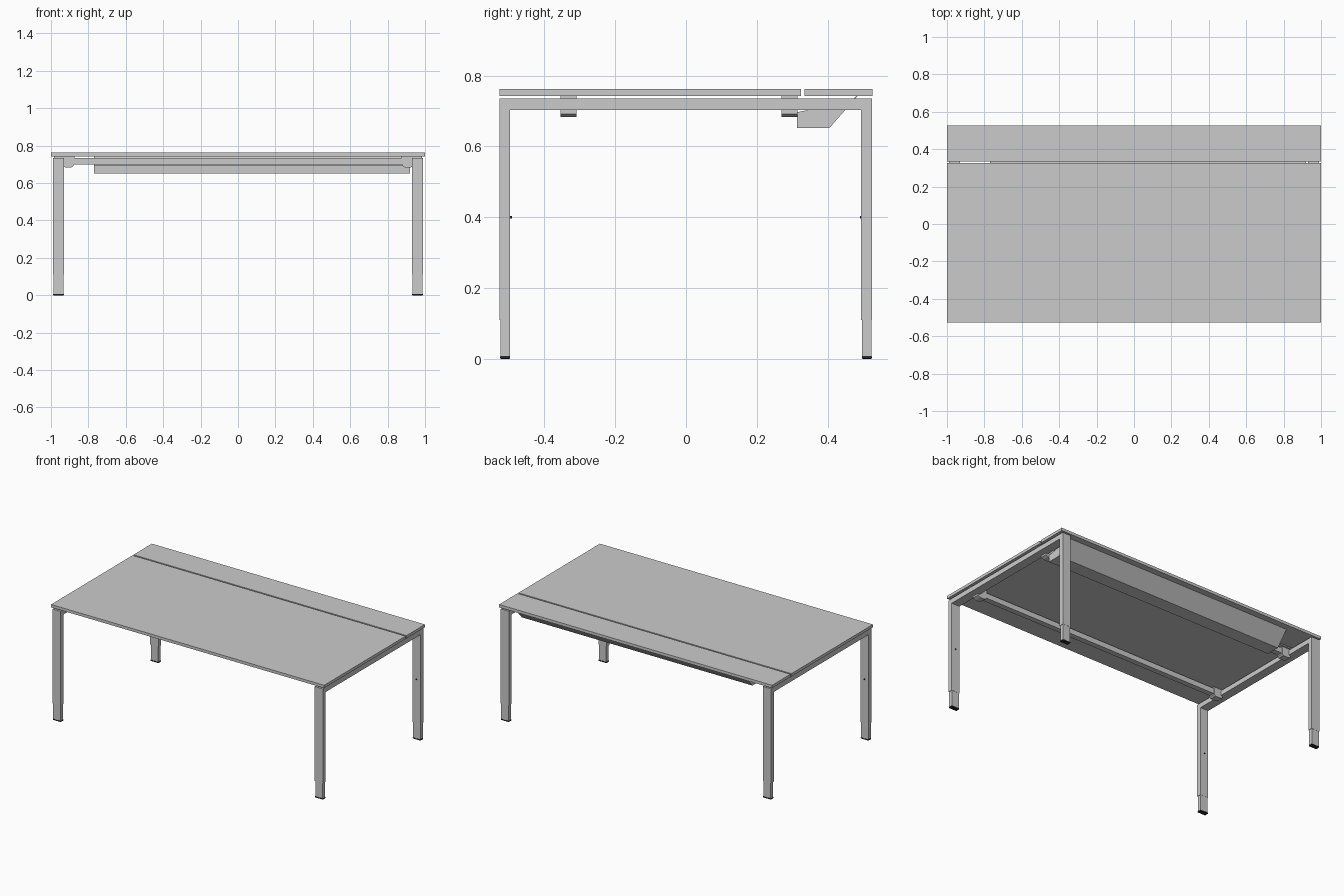
import bpy, bmesh
from math import pi
from mathutils import Vector

if "Cube" in bpy.data.objects:
    bpy.data.objects.remove(bpy.data.objects["Cube"])


def finish(bm, name, mat=None):
    bmesh.ops.recalc_face_normals(bm, faces=bm.faces)
    me = bpy.data.meshes.new(name)
    bm.to_mesh(me)
    bm.free()
    ob = bpy.data.objects.new(name, me)
    bpy.context.collection.objects.link(ob)
    if mat:
        me.materials.append(mat)
    return ob


def box(name, x, y, z, mat=None, bevel=0):
    bm = bmesh.new()
    bmesh.ops.create_cube(bm, size=1)
    for v in bm.verts:
        v.co = Vector([(a[0] + a[1]) / 2 + c * abs(a[1] - a[0])
                       for a, c in zip((x, y, z), v.co)])
    ob = finish(bm, name, mat)
    if bevel:
        mod = ob.modifiers.new("Bevel", 'BEVEL')
        mod.width, mod.segments = bevel, 2
    return ob


def prism(name, points, depth):
    """Extrude a closed outline of 3D points along a depth vector."""
    bm = bmesh.new()
    face = bm.faces.new([bm.verts.new(p) for p in points])
    ext = bmesh.ops.extrude_face_region(bm, geom=[face])
    bmesh.ops.translate(bm, vec=depth,
                        verts=[g for g in ext['geom'] if isinstance(g, bmesh.types.BMVert)])
    return finish(bm, name)


black = bpy.data.materials.new("black_foot")
black.diffuse_color = (0.02, 0.02, 0.02, 1)
black.use_nodes = True
black.node_tree.nodes["Principled BSDF"].inputs["Base Color"].default_value = black.diffuse_color

# Split desk top
box("desk_top_main", (-1, 1), (-0.527, 0.325), (0.743, 0.762))
box("desk_top_rear", (-1, 1), (0.335, 0.527), (0.743, 0.762))

for sx, side in ((-1, "left"), (1, "right")):
    # Side frame: legs and rail in one bent profile
    outline = [(-.527, .11), (-.527, .735), (.525, .735), (.525, .11),
               (.495, .11), (.495, .703), (-.497, .703), (-.497, .11)]
    prism(side + "_frame", [(sx * 0.93, y, z) for y, z in outline], (sx * 0.06, 0, 0))

    for sy, end in ((-1, "front"), (1, "rear")):
        leg = f"{end}_{side}_"
        cy = sy * 0.511
        # Telescopic lower leg, foot and locking pin
        box(leg + "lower_leg", (sx * 0.933, sx * 0.987), (cy - 0.013, cy + 0.013), (0.008, 0.13))
        box(leg + "foot", (sx * 0.931, sx * 0.989), (cy - 0.014, cy + 0.014), (0, 0.008),
            black, 0.002)
        bm = bmesh.new()
        bmesh.ops.create_cone(bm, cap_ends=True, segments=12, radius1=0.004,
                              radius2=0.004, depth=0.006)
        pin = finish(bm, leg + "pin", black)
        pin.rotation_euler.x = pi / 2
        pin.location = (sx * 0.96, sy * 0.495, 0.40)

        # Bracket clasping the side rail, with spacer under the top
        y0 = -0.355 if sy < 0 else 0.27
        clamp = [(.88, .739), (.88, .692), (.89, .684), (.925, .684),
                 (.945, .692), (.945, .703), (.93, .703), (.93, .739)]
        prism(leg + "bracket", [(sx * x, y0, z) for x, z in clamp], (0, 0.045, 0))
        box(leg + "spacer", (sx * 0.875, sx * 0.985), (y0, y0 + 0.045), (0.735, 0.743))

# Long cross beams
for y, end in ((-0.3325, "front"), (0.2925, "rear")):
    box(end + "_beam", (-0.89, 0.89), (y - 0.018, y + 0.018), (0.70, 0.735))

# Folded sheet cable tray, open on top, with end plates
tray = [(.314, .697), (.314, .652), (.405, .652), (.485, .743),
        (.481, .743), (.403, .655), (.317, .655), (.317, .697)]
prism("cable_tray", [(-0.77, y, z) for y, z in tray], (1.69, 0, 0))
plate = [(.314, .652), (.405, .652), (.47, .726), (.314, .697)]
for x, side in ((-0.77, "left"), (0.917, "right")):
    prism("tray_end_" + side, [(x, y, z) for y, z in plate], (0.003, 0, 0))
